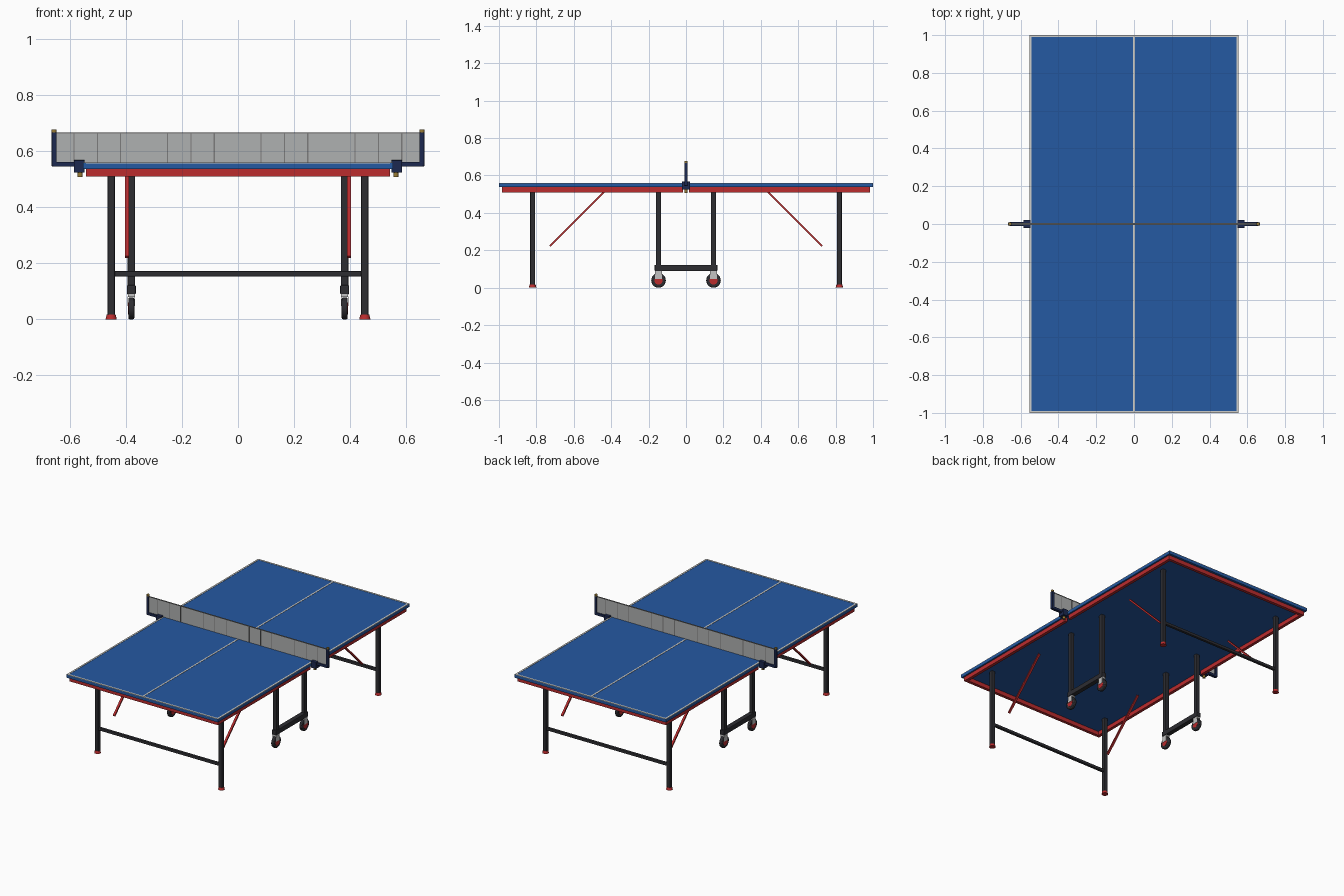
import bpy, math
from mathutils import Vector

if "Cube" in bpy.data.objects:
    bpy.data.objects.remove(bpy.data.objects["Cube"])

def material(name, r, g, b):
    m = bpy.data.materials.new(name)
    m.diffuse_color = (r, g, b, 1)
    m.use_nodes = True
    m.node_tree.nodes["Principled BSDF"].inputs["Base Color"].default_value = m.diffuse_color
    return m

BLUE = material("table_blue", 0.018, 0.10, 0.36)
RED = material("frame_red", 0.50, 0.025, 0.027)
BLACK = material("tube_black", 0.026, 0.026, 0.031)
NAVY = material("clamp_navy", 0.012, 0.022, 0.08)
GOLD = material("brass", 0.32, 0.20, 0.035)
WHITE = material("line_white", 0.62, 0.62, 0.60)
NET = material("net_grey", 0.43, 0.44, 0.44)
SEAM = material("seam_grey", 0.20, 0.20, 0.20)
STEEL = material("fork_steel", 0.55, 0.55, 0.55)

def finish(ob, name, mat, bevel=0):
    ob.name = name
    ob.data.materials.append(mat)
    if bevel:
        b = ob.modifiers.new("bevel", 'BEVEL')
        b.width, b.segments = bevel, 2
    return ob

def box(name, mat, x, y, z, bevel=0):
    """Box from (min, max) pairs on each axis."""
    bpy.ops.mesh.primitive_cube_add(size=1, location=[sum(p) / 2 for p in (x, y, z)])
    ob = bpy.context.object
    ob.scale = [abs(p[1] - p[0]) for p in (x, y, z)]
    bpy.ops.object.transform_apply(location=False, rotation=False, scale=True)
    return finish(ob, name, mat, bevel)

def disc(name, mat, loc, r1, r2, depth, axis='Z', sides=24, bevel=0):
    rot = (0, math.pi / 2, 0) if axis == 'X' else (0, 0, 0)
    bpy.ops.mesh.primitive_cone_add(vertices=sides, radius1=r1, radius2=r2,
                                    depth=depth, location=loc, rotation=rot)
    ob = finish(bpy.context.object, name, mat, bevel)
    bpy.ops.object.shade_smooth_by_angle(angle=math.radians(35))
    return ob

def around(c, half):
    return (c - half, c + half)

# Table top with painted lines
HX, TOP = 0.553, 0.558
box("table_top", BLUE, (-HX, HX), (-1, 1), (0.537, TOP))
LINE = (TOP - 0.002, TOP + 0.0015)
box("centre_line", WHITE, (-0.005, 0.005), (-0.99, 0.99), LINE)
for s in (-1, 1):
    box("side_line", WHITE, around(s * (HX - 0.0055), 0.0056), (-1.0, 1.0), LINE)
    box("end_line", WHITE, (-HX + 0.011, HX - 0.011), around(s * 0.9945, 0.0056), LINE)

for sy in (-1, 1):
    # Red apron under each half, open at the middle
    box("end_apron", RED, (-0.543, 0.543), around(sy * 0.975, 0.01), (0.51, 0.538))
    # Crossbar between the end legs
    box("leg_crossbar", BLACK, (-0.445, 0.445), around(sy * 0.82, 0.009), (0.153, 0.172), 0.003)
    for sx in (-1, 1):
        box("side_apron", RED, around(sx * 0.533, 0.01),
            (sy * 0.016, sy * 0.966), (0.51, 0.538))
        # End leg and foot
        box("end_leg", BLACK, around(sx * 0.453, 0.013), around(sy * 0.82, 0.013),
            (0.012, 0.538), 0.004)
        disc("foot", RED, (sx * 0.453, sy * 0.82, 0.0085), 0.020, 0.016, 0.017)
        # Diagonal brace
        a, b = Vector((sx * 0.397, sy * 0.435, 0.515)), Vector((sx * 0.397, sy * 0.728, 0.222))
        brace = box("diagonal_brace", RED, (-0.007, 0.007), (-0.005, 0.005),
                    around(0, (b - a).length / 2))
        brace.location = (a + b) / 2
        brace.rotation_euler = (math.atan2(-(b - a).y, (b - a).z), 0, 0)
        # Wheeled leg
        wx, wy = sx * 0.381, sy * 0.147
        box("wheel_leg", BLACK, around(wx, 0.0135), around(wy, 0.0135), (0.10, 0.538), 0.004)
        disc("tyre", BLACK, (wx, wy, 0.039), 0.039, 0.039, 0.021, 'X', 28, 0.005)
        disc("wheel_hub", RED, (wx, wy, 0.039), 0.022, 0.022, 0.023, 'X', 20)
        box("fork_crown", STEEL, around(wx, 0.0125), around(wy, 0.019), (0.079, 0.09))
        for f in (-1, 1):
            box("fork_plate", STEEL, around(wx + f * 0.0125, 0.001),
                around(wy, 0.018), (0.047, 0.082))

for sx in (-1, 1):
    # Bar joining the wheeled legs
    box("wheel_bar", BLACK, around(sx * 0.381, 0.016), (-0.168, 0.168), (0.089, 0.122), 0.004)
    # Net post, arm, clamp and screw
    box("net_post", NAVY, around(sx * 0.657, 0.009), (-0.009, 0.009), (0.546, 0.668), 0.003)
    disc("post_cap", GOLD, (sx * 0.657, 0, 0.673), 0.009, 0.009, 0.011, sides=16)
    box("net_arm", NAVY, (sx * 0.56, sx * 0.66), (-0.010, 0.010), (0.545, 0.562), 0.002)
    box("net_clamp", NAVY, around(sx * 0.567, 0.019), (-0.022, 0.022), (0.524, 0.569), 0.003)
    disc("clamp_screw", GOLD, (sx * 0.564, 0, 0.516), 0.009, 0.009, 0.017, sides=16)

# Net with top tape and vertical seams
box("net", NET, (-0.65, 0.65), (-0.002, 0.002), (0.5595, 0.664))
box("net_tape", SEAM, (-0.65, 0.65), (-0.004, 0.004), (0.663, 0.667))
for group in (-0.502, -0.168, 0.166, 0.502):
    for off in (-0.084, 0, 0.083):
        box("net_seam", SEAM, around(group + off, 0.002), (-0.003, 0.003), (0.56, 0.664))
